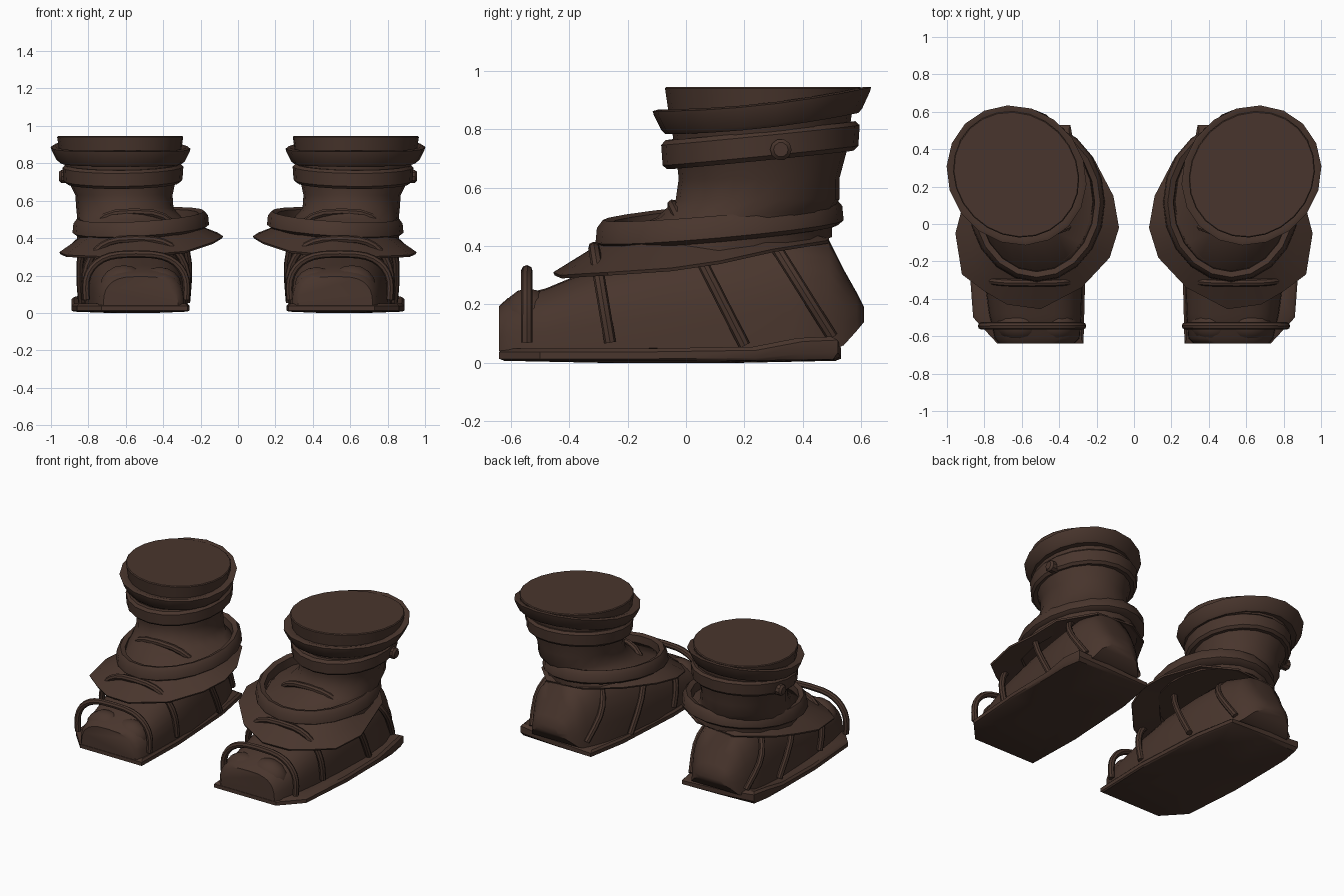
import bpy, bmesh, math
from mathutils import Vector

if "Cube" in bpy.data.objects:
    bpy.data.objects.remove(bpy.data.objects["Cube"])

leather = bpy.data.materials.new("dark brown leather")
leather.diffuse_color = (0.066, 0.036, 0.026, 1)
leather.use_nodes = True
leather.node_tree.nodes["Principled BSDF"].inputs["Base Color"].default_value = leather.diffuse_color


def finish(name, bm, angle=35):
    """Turn a bmesh of one boot into a mirrored, shaded object."""
    bmesh.ops.recalc_face_normals(bm, faces=bm.faces)
    me = bpy.data.meshes.new(name)
    bm.to_mesh(me)
    bm.free()
    me.materials.append(leather)
    ob = bpy.data.objects.new(name, me)
    bpy.context.collection.objects.link(ob)
    bpy.ops.object.select_all(action='DESELECT')
    ob.select_set(True)
    bpy.context.view_layer.objects.active = ob
    bpy.ops.object.shade_smooth_by_angle(angle=math.radians(angle))
    mir = ob.modifiers.new("pair", 'MIRROR')
    mir.use_mirror_merge = False
    return ob


def skin(name, rings, caps=True, loop=False, angle=35):
    """Bridge closed rings of points."""
    bm = bmesh.new()
    vs = [[bm.verts.new(p) for p in r] for r in rings]
    n = len(vs[0])
    pairs = list(zip(vs, vs[1:])) + ([(vs[-1], vs[0])] if loop else [])
    for a, b in pairs:
        for i in range(n):
            j = (i + 1) % n
            bm.faces.new((a[i], a[j], b[j], b[i]))
    if caps and not loop:
        bm.faces.new(vs[0])
        bm.faces.new(vs[-1])
    return finish(name, bm, angle)


def oval(cx, cy, cz, rx, ry, sy=0.0, sx=0.0, turn=0.0, n=20, sag=0.0):
    """Oval ring, sloped by sy along y and sx along x, dipping by sag."""
    pts = []
    for i in range(n):
        a = 2 * math.pi * i / n
        u, v = rx * math.cos(a), ry * math.sin(a)
        x = u * math.cos(turn) - v * math.sin(turn)
        y = u * math.sin(turn) + v * math.cos(turn)
        pts.append((cx + x, cy + y, cz + sy * y + sx * x + sag * y * y))
    return pts


def tube(name, pts, r, sides=8):
    """Round cord following a path."""
    pts = [Vector(p) for p in pts]
    rings = []
    side = None
    for i, p in enumerate(pts):
        t = (pts[min(i + 1, len(pts) - 1)] - pts[max(i - 1, 0)]).normalized()
        if side is None:
            side = t.orthogonal()
        side = (side - t * side.dot(t)).normalized()
        up = t.cross(side)
        rings.append([p + r * (side * math.cos(k * 2 * math.pi / sides)
                               + up * math.sin(k * 2 * math.pi / sides)) for k in range(sides)])
    return skin(name, rings)


def spow(v, e):
    return math.copysign(abs(v) ** e, v)


# sole: thin slab, its welt curling up at the outer heel corner (x, y, lift)
sole = [(.27, -.64, 0), (.73, -.64, 0), (.86, -.5, 0), (.89, -.1, 0), (.89, .24, .005), (.89, .40, .035),
        (.87, .52, .04), (.62, .53, .015), (.34, .53, 0), (.29, .25, 0), (.26, -.25, 0)]
cx, cy = .56, -.05


def outline(s, z, lift):
    return [(cx + (x - cx) * s, cy + (y - cy) * s, z + lift * k) for x, y, k in sole]


skin("sole", [outline(.4, 0, 0), outline(.97, .007, .1), outline(1, .014, .5), outline(1, .038, 1),
              outline(.96, .05, 1), outline(.8, .05, .3)])

# foot: arched sections from toe to heel (y, x left, x right, bottom, top)
foot = [(-.64, .32, .72, .04, .195), (-.61, .29, .745, .04, .222), (-.48, .28, .775, .04, .255),
        (-.30, .275, .80, .04, .33), (-.1, .275, .815, .04, .38), (.15, .295, .825, .04, .42),
        (.36, .34, .825, .04, .45), (.49, .39, .80, .04, .42), (.54, .42, .77, .06, .32),
        (.585, .47, .74, .11, .24), (.61, .53, .69, .14, .19)]
rings = []
for y, x0, x1, z0, z1 in foot:
    m, w = (x0 + x1) / 2, (x1 - x0) / 2
    rings.append([(m + w * spow(math.cos(a), .65), y, z0 + (z1 - z0) * abs(math.sin(a)) ** .75)
                  for a in [math.pi * k / 14 for k in range(15)]])
skin("foot", rings, angle=45)

# rounded toe mounds
bm = bmesh.new()
for x, w, h in ((.42, .12, .10), (.61, .13, .11)):
    before = set(bm.verts)
    bmesh.ops.create_uvsphere(bm, u_segments=14, v_segments=8, radius=1)
    for v in bm.verts:
        if v not in before:
            v.co = (x + v.co.x * w, -.54 + v.co.y * .095, .145 + v.co.z * h)
finish("toe_mounds", bm, 60)

# shaft: instep flaring up into the ankle and leg
skin("shaft", [oval(.53, .11, .40, .33, .39, .08, -.07), oval(.54, .12, .46, .32, .38, .08, -.07),
               oval(.58, .20, .51, .28, .30, .04), oval(.605, .245, .56, .26, .28),
               oval(.61, .25, .63, .26, .275), oval(.62, .26, .70, .285, .29, .08),
               oval(.63, .26, .84, .31, .31, .1)], angle=50)


def band(name, c, prof, sy, sx=0.0, turn=0.0, dr=(0, 0)):
    """Closed band from a (radius, height) profile."""
    return skin(name, [oval(c[0], c[1], z, r + dr[0], r + dr[1], sy, sx, turn) for r, z in prof], loop=True)


# ankle collar
band("ankle_collar", (.52, .115), [(.38, .435), (.40, .45), (.395, .50), (.375, .525), (.345, .515), (.34, .43)],
     .09, -.06, dr=(-.035, .025))

# upper leg band with its button
band("leg_band", (.615, .255), [(.315, .695), (.33, .71), (.335, .78), (.32, .795), (.26, .79), (.26, .70)],
     .10, -.01, dr=(-.012, .005))
skin("band_button", [[(x, .325 + r * math.cos(k * math.pi / 5), .73 + r * math.sin(k * math.pi / 5))
                      for k in range(10)] for x, r in ((.90, .037), (.945, .037), (.957, .025))])

# flared cuff and flat stuffing inside it
T = math.radians(45)
skin("cuff", [oval(.628, .26, z, r + .014, r - .018, .11, 0, T, 18, .15) for r, z in
              ((.26, .81), (.332, .803), (.345, .815), (.372, .868), (.376, .882), (.355, .888), (.33, .88))])
skin("cuff_top", [oval(.63, .265, z, r + .015, r - .015, 0, 0, T, 24) for r, z in
                  ((.325, .86), (.337, .94), (.332, .945))])

# drooping skirt around the ankle
rim = [(.22, .36, .45), (.11, .15, .43), (.08, -.02, .41), (.13, -.18, .38), (.28, -.34, .33),
       (.5, -.455, .31), (.68, -.43, .30), (.8, -.36, .305), (.92, -.27, .31), (.955, -.05, .325),
       (.91, .12, .35), (.87, .3, .39), (.7, .49, .42), (.42, .49, .44)]
c = Vector((.53, .1, 0))


def pulled(s, top):
    out = []
    for x, y, z in rim:
        base = .45 + .07 * (y - .1) - .06 * (x - .53)
        k = (1 - s) / .3
        zz = z + (base - z) * k if top else z - .012 + .03 * k
        out.append((c.x + (x - c.x) * s, c.y + (y - c.y) * s, zz))
    return out


skin("ankle_skirt", [pulled(.65, True), pulled(.85, True), pulled(1, True), pulled(.99, False), pulled(.65, False)],
     loop=True, angle=30)


# straps arching over the foot, leaning with height and drawn in at the sole
def strap(name, yt, zt, yb, zb, x0, x1, pinch, r=.02):
    m, w = (x0 + x1) / 2, (x1 - x0) / 2
    pts = []
    for k in range(19):
        a = math.pi * k / 18
        h = abs(math.sin(a)) ** .8
        draw = pinch + (1 - pinch) * min(1, h * 2)
        pts.append((m + w * draw * spow(math.cos(a), .65), yb + (yt - yb) * h, zb + (zt - zb) * h))
    return tube(name, pts, r)


strap("toe_strap", -.545, .315, -.545, .07, .265, .825, .95)
strap("front_strap", -.315, .395, -.26, .07, .26, .83, .95)
strap("middle_strap", -.045, .54, .20, .06, .25, .86, .92)
strap("heel_strap", .28, .44, .50, .09, .34, .85, .80)

# soft fold on the skirt
tube("skirt_fold", [(.40 + .032 * k, -.31, .37 + .01 * math.sin(math.pi * k / 10)) for k in range(11)], .012)
